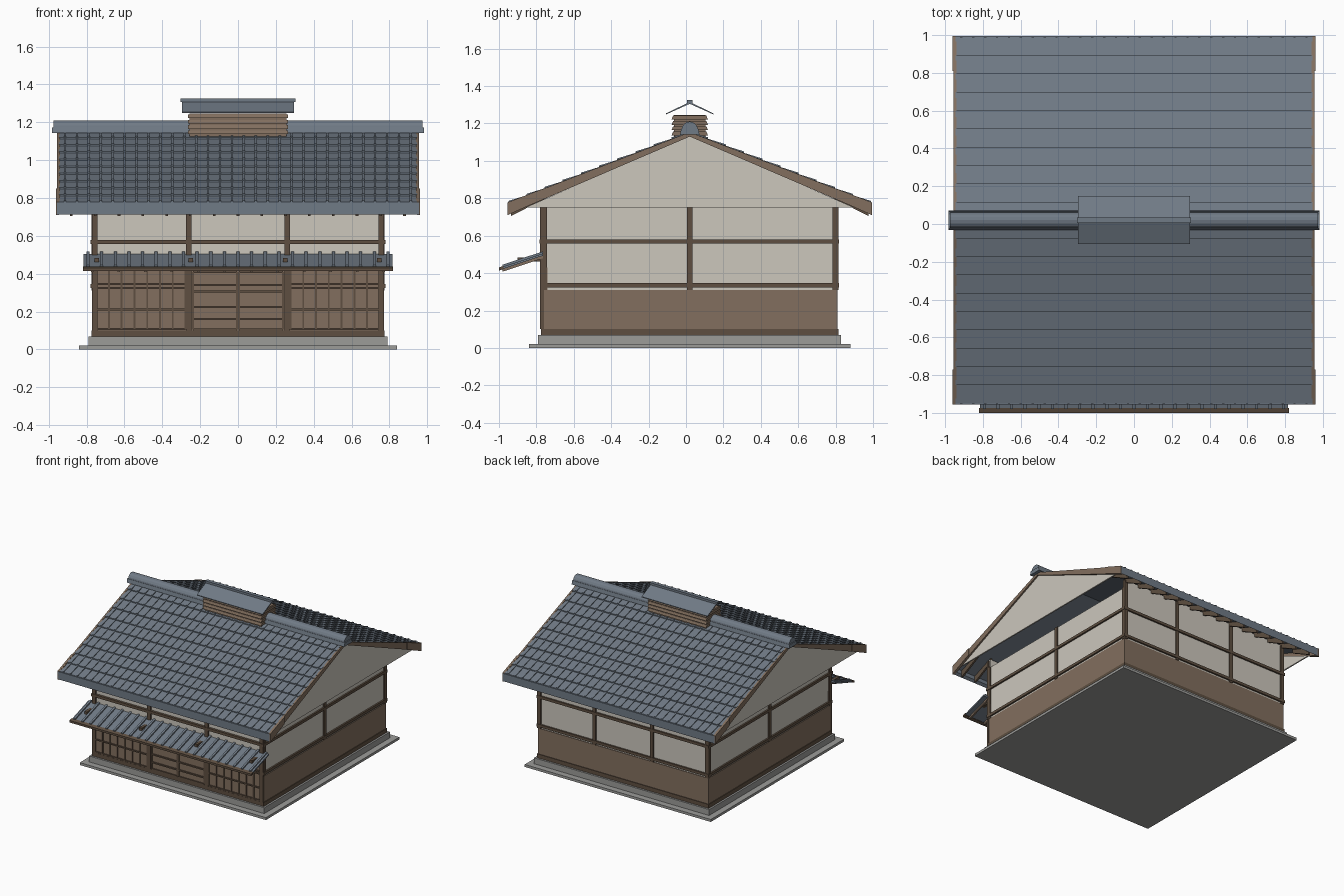
import bpy
import bmesh
import math

cube = bpy.data.objects.get("Cube")
if cube:
    bpy.data.objects.remove(cube, do_unlink=True)


def material(name, *srgb):
    color = [c / 12.92 if c <= 0.04 else ((c + 0.055) / 1.055) ** 2.4 for c in srgb] + [1]
    m = bpy.data.materials.new(name)
    m.use_nodes = True
    m.diffuse_color = color
    m.node_tree.nodes["Principled BSDF"].inputs["Base Color"].default_value = color
    return m


PLASTER = material("plaster", 0.80, 0.78, 0.74)
WOOD = material("brown wood", 0.51, 0.435, 0.37)
DARK = material("dark wood", 0.37, 0.31, 0.255)
STONE = material("stone", 0.61, 0.61, 0.60)
SLATE = material("slate", 0.44, 0.48, 0.525)

MID = 0.02            # depth centre of the house
FRONT, BACK = -0.77, 0.81
SIDES = (-1, 1)


def prism(pts, x0, x1):
    """A (y, z) outline pushed along x."""
    return pts, x0, x1


def box(x0, x1, y0, y1, z0, z1):
    return prism([(y0, z0), (y1, z0), (y1, z1), (y0, z1)], x0, x1)


def build(name, mat, solids):
    bm = bmesh.new()
    for pts, x0, x1 in solids:
        a = [bm.verts.new((x0, y, z)) for y, z in pts]
        b = [bm.verts.new((x1, y, z)) for y, z in pts]
        bm.faces.new(a)
        bm.faces.new(b[::-1])
        n = len(pts)
        for i in range(n):
            j = (i + 1) % n
            bm.faces.new((a[i], b[i], b[j], a[j]))
    bmesh.ops.recalc_face_normals(bm, faces=bm.faces)
    mesh = bpy.data.meshes.new(name)
    bm.to_mesh(mesh)
    bm.free()
    mesh.materials.append(mat)
    obj = bpy.data.objects.new(name, mesh)
    bpy.context.collection.objects.link(obj)
    return obj


def frame(name, mat, xs, zs, w, y0, y1):
    """Upright and level bars of a lattice between the outer xs and zs."""
    h = w / 2
    bars = [box(x - h, x + h, y0, y1, zs[0], zs[-1]) for x in xs]
    bars += [box(xs[0], xs[-1], y0 - 0.002, y1, z - h, z + h) for z in zs]
    build(name, mat, bars)


# Stone footing
build("footing_slab", STONE, [box(-0.84, 0.84, -0.84, 0.88, 0, 0.02)])
build("plinth", STONE, [box(-0.79, 0.79, -0.79, 0.83, 0.02, 0.068)])

# Walls
build("plaster_walls", PLASTER, [
    box(-0.765, 0.765, -0.765, 0.805, 0.07, 0.75),
    box(-0.765, 0.765, -0.765, -0.745, 0.75, 0.815),
    box(-0.765, 0.765, 0.785, 0.805, 0.75, 0.815)])
build("sill", DARK, [box(-0.775, 0.775, -0.775, 0.815, 0.068, 0.1)])
build("wainscot", WOOD, [box(-0.77, 0.77, FRONT, BACK, 0.1, 0.31)])
build("front_boards", WOOD, [box(-0.77, 0.77, FRONT, -0.74, 0.31, 0.43)])

# Timber posts and rails
posts, rails = [], []
for x in (-0.757, -0.26, 0.26, 0.757):
    posts.append(box(x - 0.015, x + 0.015, -0.78, -0.76, 0.1, 0.81))
    posts.append(box(x - 0.015, x + 0.015, 0.79, 0.815, 0.31, 0.81))
for s in SIDES:
    for y in (-0.757, MID, 0.797):
        posts.append(box(s * 0.75, s * 0.774, y - 0.015, y + 0.015, 0.31, 0.75))
for z in (0.335, 0.568):
    for s in SIDES:
        rails.append(box(s * 0.75, s * 0.778, -0.778, 0.818, z - 0.011, z + 0.011))
    rails.append(box(-0.778, 0.778, 0.79, 0.818, z - 0.011, z + 0.011))
rails.append(box(-0.778, 0.778, -0.784, -0.76, 0.557, 0.579))
build("posts", DARK, posts)
build("rails", DARK, rails)

# Lattice screens in the side bays and the two sliding doors
for s, side in ((-1, "right"), (1, "left")):
    xs = sorted(s * (0.277 + i * 0.0675) for i in range(8))
    frame(side + "_screen", DARK, xs, [0.108, 0.21, 0.325, 0.345, 0.42], 0.01, -0.777, FRONT)
    xs = sorted((s * 0.005, s * 0.237))
    frame(side + "_door", DARK, xs, [0.106, 0.16, 0.225, 0.305, 0.34, 0.41], 0.011, -0.777, FRONT)
build("door_lintel", DARK, [box(-0.77, 0.77, -0.78, FRONT, 0.415, 0.432)])


# Canopy over the entrance
def canopy(y):
    return 0.505 + (y + 0.765) * 0.33


def canopy_bar(y0, y1, low, high, x0, x1):
    return prism([(y0, canopy(y0) + low), (y1, canopy(y1) + low),
                  (y1, canopy(y1) + high), (y0, canopy(y0) + high)], x0, x1)


build("canopy_roof", SLATE, [canopy_bar(-0.985, -0.765, -0.012, 0, -0.815, 0.815)])
build("canopy_ribs", SLATE, [
    canopy_bar(-0.98, -0.765, -0.004, 0.011, x - 0.008, x + 0.008)
    for x in (-0.792 + i * 0.072 for i in range(23))])
build("canopy_edge", DARK, [canopy_bar(-1.0, -0.975, -0.014, 0.003, -0.82, 0.82)])
build("canopy_rafters", WOOD, [
    canopy_bar(-0.98, -0.765, -0.026, -0.012, x - 0.007, x + 0.007)
    for x in (-0.77 + i * 0.14 for i in range(12))])
build("canopy_brackets", DARK, [
    box(x - 0.012, x + 0.012, -0.9, -0.765, 0.462, 0.484)
    for x in (-0.745, -0.25, 0.25, 0.745)])

# Main roof: stepped tile courses on both slopes
RUN, COURSES, COLUMNS = 0.97, 10, 30


def slope(d):
    return 1.15 - 0.39 * d


step = RUN / COURSES
decks, ribs, rafters, fascia, barge = [], [], [], [], []
for s in SIDES:
    def at(d, lift):
        return MID + s * d, slope(d) + lift

    outline = [at(RUN, -0.02), at(0, -0.02)]
    for i in range(COURSES):
        d0, d1 = i * step, (i + 1) * step
        outline += [at(d0, 0), at(d1, 0.008)]
        for c in range(COLUMNS):
            x = -0.914 + c * 0.063
            ribs.append(prism([at(d0, -0.004), at(d1, -0.004), at(d1, 0.014), at(d0, 0.006)],
                              x - 0.006, x + 0.006))
    decks.append(prism(outline, -0.945, 0.945))
    fascia.append(prism([at(RUN - 0.015, -0.05), at(RUN + 0.005, -0.057),
                         at(RUN + 0.005, 0.006), at(RUN - 0.015, 0)], -0.955, 0.955))
    for i in range(15):
        x = -0.88 + i * 0.1257
        rafters.append(prism([at(0.77, -0.05), at(0.955, -0.072),
                              at(0.955, -0.015), at(0.77, -0.015)], x - 0.007, x + 0.007))
    for e in SIDES:
        barge.append(prism([at(0, 0.004), at(RUN, 0.006), at(RUN, -0.058), at(0, -0.02)],
                           e * 0.94, e * 0.955))
        barge.append(prism([at(0.79, 0.007), at(RUN + 0.005, 0.008),
                            at(RUN + 0.005, -0.06), at(0.79, -0.05)], e * 0.945, e * 0.961))
build("roof_slopes", SLATE, decks)
build("tile_ribs", SLATE, ribs)
build("eave_fascia", SLATE, fascia)
build("eave_rafters", DARK, rafters)
build("barge_boards", WOOD, barge)
build("gable_panels", PLASTER, [
    prism([(MID - 0.88, 0.75), (MID + 0.88, 0.75), (MID, 1.135)], e * 0.932, e * 0.943)
    for e in SIDES])

# Rounded ridge with a flared foot
arc = [(MID + 0.043 * math.cos(a), 1.168 + 0.042 * math.sin(a))
       for a in (math.pi * i / 8 for i in range(9))]
build("ridge_cap", SLATE, [prism(arc, -0.975, 0.975)])
build("ridge_foot", SLATE, [
    prism([(MID - 0.052, 1.142), (MID + 0.052, 1.142), (MID + 0.045, 1.172), (MID - 0.045, 1.172)],
          -0.982, 0.982)])

# Smoke vent with louvres and its own little roof
build("vent_box", WOOD, [box(-0.255, 0.255, MID - 0.085, MID + 0.085, 1.1, 1.245)])
build("vent_louvres", WOOD, [
    prism([(MID - 0.097, z), (MID + 0.097, z), (MID + 0.089, z + 0.02), (MID - 0.089, z + 0.02)],
          -0.265, 0.265)
    for z in (1.137, 1.165, 1.193, 1.222)])
build("vent_roof", SLATE, [
    prism([(MID, 1.315), (MID + s * 0.127, 1.254), (MID + s * 0.127, 1.248), (MID, 1.305)],
          -0.297, 0.297) for s in SIDES])
build("vent_ridge", SLATE, [box(-0.303, 0.303, MID - 0.015, MID + 0.015, 1.308, 1.325)])
